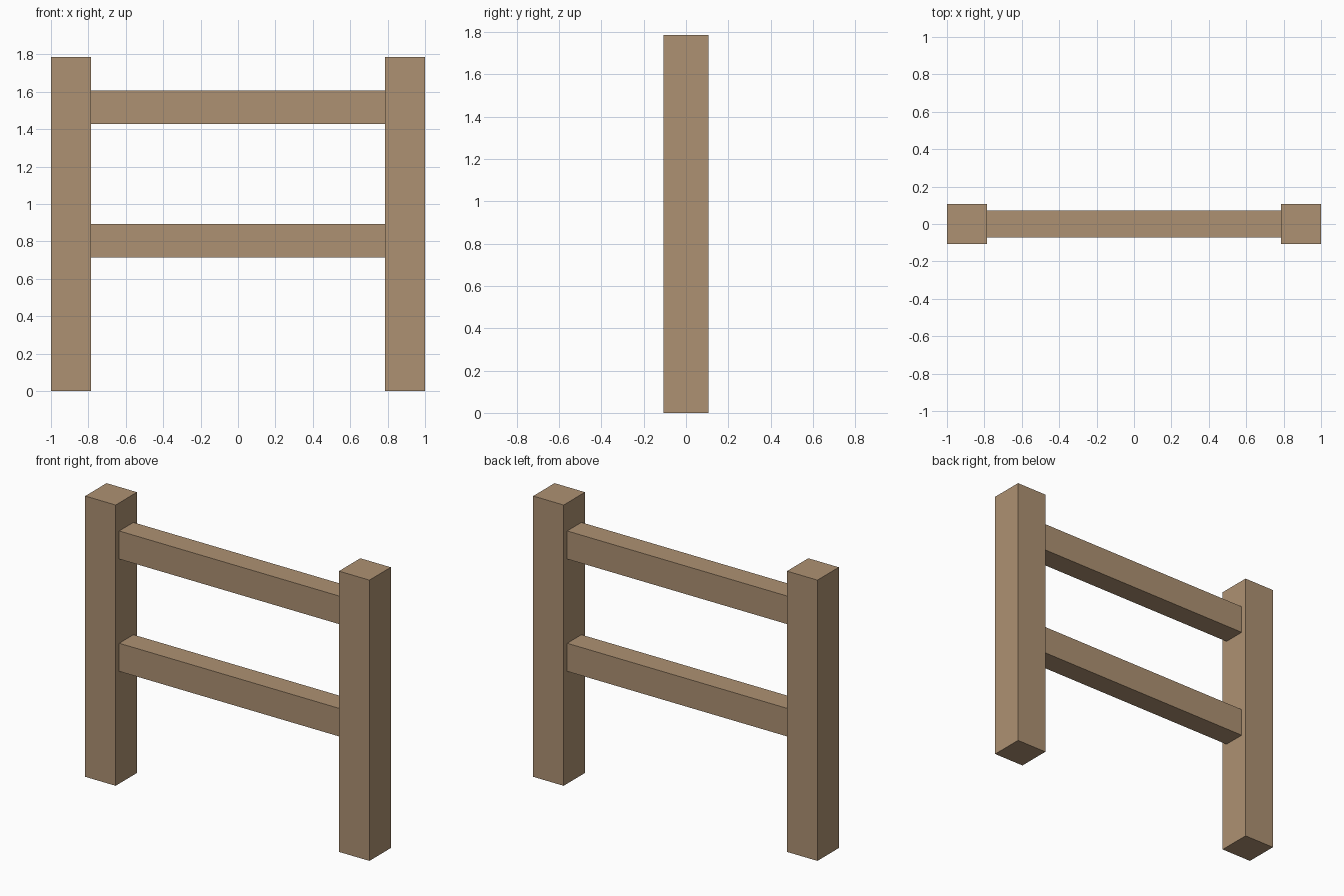
import bpy

if "Cube" in bpy.data.objects:
    bpy.data.objects.remove(bpy.data.objects["Cube"])

U = 1 / 28  # the design sits on a regular grid of 28 steps per unit

wood = bpy.data.materials.new("wood")
wood.diffuse_color = (0.42, 0.285, 0.17, 1)
wood.use_nodes = True
wood.node_tree.nodes["Principled BSDF"].inputs["Base Color"].default_value = wood.diffuse_color


def beam(name, center, size):
    """Sharp-edged timber, measured in grid steps."""
    bpy.ops.mesh.primitive_cube_add(size=1, location=[c * U for c in center])
    ob = bpy.context.object
    ob.name = name
    ob.scale = [s * U for s in size]
    bpy.ops.object.transform_apply(location=False, rotation=False, scale=True)
    ob.data.materials.append(wood)
    return ob


# Square upright posts
for side, label in ((-1, "left"), (1, "right")):
    beam(f"{label}_post", (side * 25, 0, 25), (6, 6, 50))

# Horizontal rails spanning between the posts' inner faces
for label, z in (("lower", 22.5), ("upper", 42.5)):
    beam(f"{label}_rail", (0, 0, z), (44, 4, 5))
